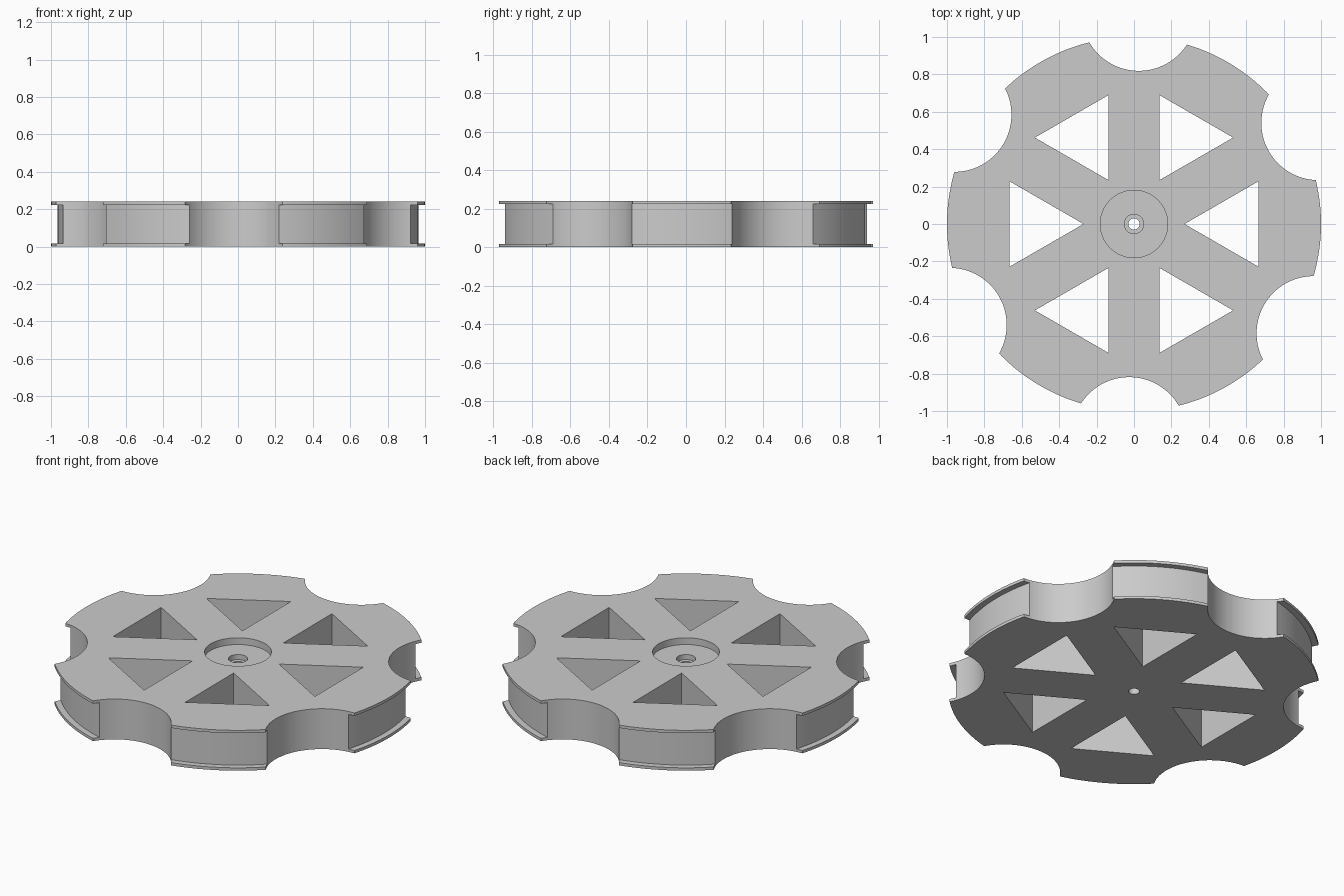
import bpy, bmesh
from math import pi, sin, cos, radians

cube = bpy.data.objects.get("Cube")
if cube:
    bpy.data.objects.remove(cube, do_unlink=True)

HEIGHT, LIP, GROOVE_R = 0.24, 0.017, 0.965
TOP_LIP = HEIGHT - LIP

grey = bpy.data.materials.new("plain grey")
grey.use_nodes = True
grey.diffuse_color = (0.6, 0.6, 0.6, 1)
grey.node_tree.nodes["Principled BSDF"].inputs["Base Color"].default_value = (0.6, 0.6, 0.6, 1)


def finish(name, bm):
    bmesh.ops.recalc_face_normals(bm, faces=bm.faces)
    mesh = bpy.data.meshes.new(name)
    bm.to_mesh(mesh)
    bm.free()
    mesh.materials.append(grey)
    obj = bpy.data.objects.new(name, mesh)
    bpy.context.collection.objects.link(obj)
    return obj


def prism(bm, points):
    """Upright prism that passes right through the wheel."""
    face = bm.faces.new([bm.verts.new((x, y, -0.1)) for x, y in points])
    out = bmesh.ops.extrude_face_region(bm, geom=[face])
    verts = [v for v in out["geom"] if isinstance(v, bmesh.types.BMVert)]
    bmesh.ops.translate(bm, verts=verts, vec=(0, 0, HEIGHT + 0.2))


def turned(points, angle):
    c, s = cos(angle), sin(angle)
    return [(x * c - y * s, x * s + y * c) for x, y in points]


# Wheel disc: turned section with grooved rim, hub recess and stepped bore
section = [(0.03, 0), (1, 0), (1, LIP), (GROOVE_R, LIP),
           (GROOVE_R, TOP_LIP), (1, TOP_LIP), (1, HEIGHT),
           (0.18, HEIGHT), (0.18, 0.2), (0.052, 0.2),
           (0.052, 0.17), (0.03, 0.17)]
bm = bmesh.new()
verts = [bm.verts.new((r, 0, z)) for r, z in section]
edges = [bm.edges.new((a, b)) for a, b in zip(verts, verts[1:] + verts[:1])]
bmesh.ops.spin(bm, geom=verts + edges, cent=(0, 0, 0), axis=(0, 0, 1),
               angle=2 * pi, steps=144, use_duplicate=False)
bmesh.ops.remove_doubles(bm, verts=bm.verts, dist=1e-4)
wheel = finish("notched_wheel", bm)

# Cutters: six round rim notches and six triangular windows
bm = bmesh.new()
circle = [(1.125 + 0.306 * cos(2 * pi * i / 96), 0.306 * sin(2 * pi * i / 96))
          for i in range(96)]
triangle = [(0.27, 0), (0.665, -0.228), (0.665, 0.228)]
for k in range(6):
    prism(bm, turned(circle, radians(28.7 + 60 * k)))
    prism(bm, turned(triangle, radians(60 * k)))
cutter = finish("window_and_notch_cutter", bm)
cutter.hide_render = True

cut = wheel.modifiers.new("cut openings", "BOOLEAN")
cut.operation = "DIFFERENCE"
cut.solver = "EXACT"
cut.object = cutter

bpy.ops.object.select_all(action="DESELECT")
wheel.select_set(True)
bpy.context.view_layer.objects.active = wheel
bpy.ops.object.modifier_apply(modifier=cut.name)
bpy.data.objects.remove(cutter, do_unlink=True)
bpy.ops.object.shade_smooth_by_angle(angle=radians(30))
